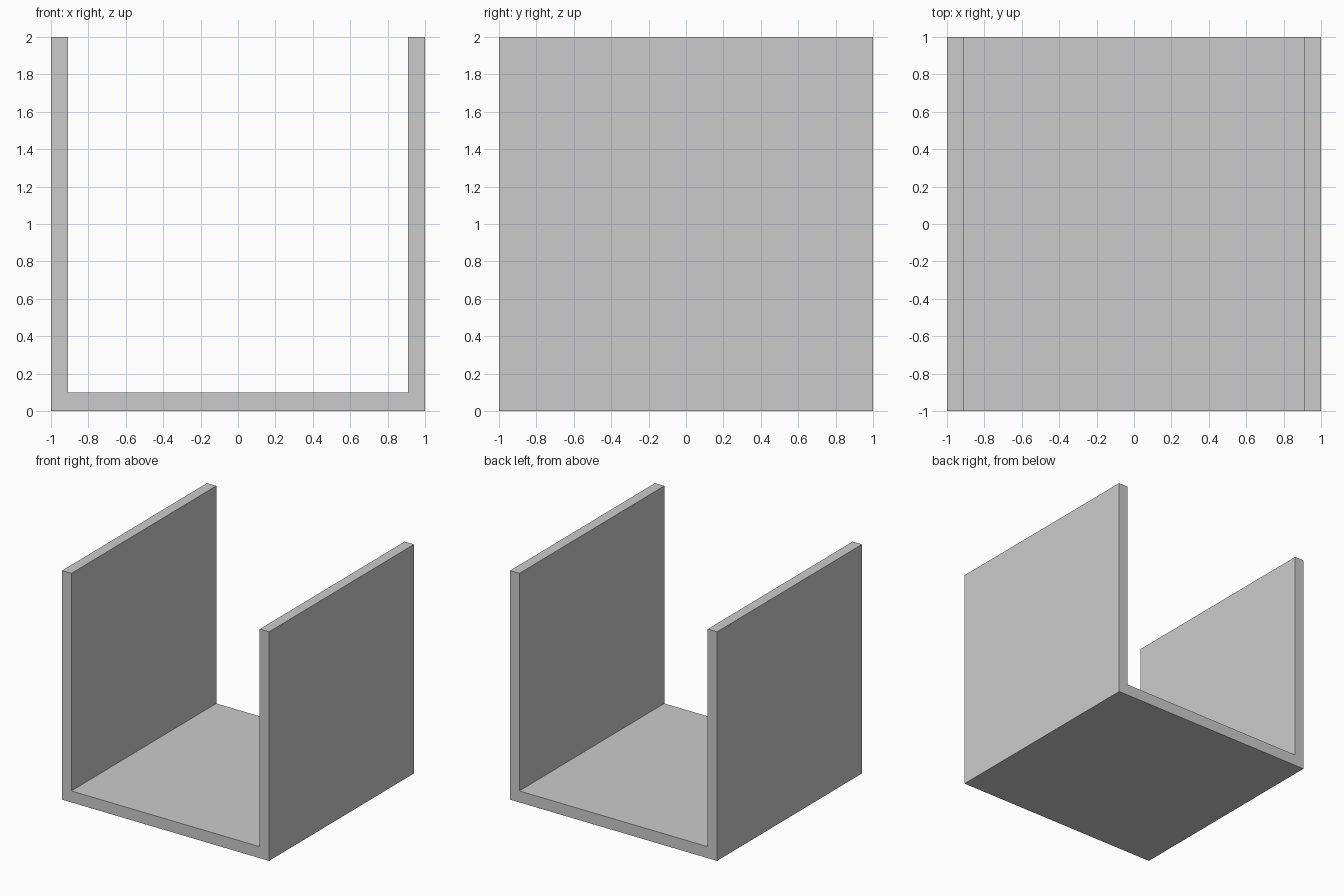
import bpy, bmesh

if "Cube" in bpy.data.objects:
    bpy.data.objects.remove(bpy.data.objects["Cube"])

HALF, HEIGHT, INNER, FLOOR = 1.0, 2.0, 0.91, 0.10

# U-shaped cross-section in the x-z plane
profile = [(-HALF, 0), (HALF, 0), (HALF, HEIGHT), (INNER, HEIGHT),
           (INNER, FLOOR), (-INNER, FLOOR), (-INNER, HEIGHT), (-HALF, HEIGHT)]

# Channel: extrude the section from front to back
bm = bmesh.new()
face = bm.faces.new([bm.verts.new((x, -HALF, z)) for x, z in profile])
result = bmesh.ops.extrude_face_region(bm, geom=[face], use_keep_orig=True)
verts = [v for v in result["geom"] if isinstance(v, bmesh.types.BMVert)]
bmesh.ops.translate(bm, verts=verts, vec=(0, 2 * HALF, 0))
bmesh.ops.recalc_face_normals(bm, faces=bm.faces[:])

mesh = bpy.data.meshes.new("u_channel")
bm.to_mesh(mesh)
bm.free()
bpy.context.collection.objects.link(bpy.data.objects.new("u_channel", mesh))
